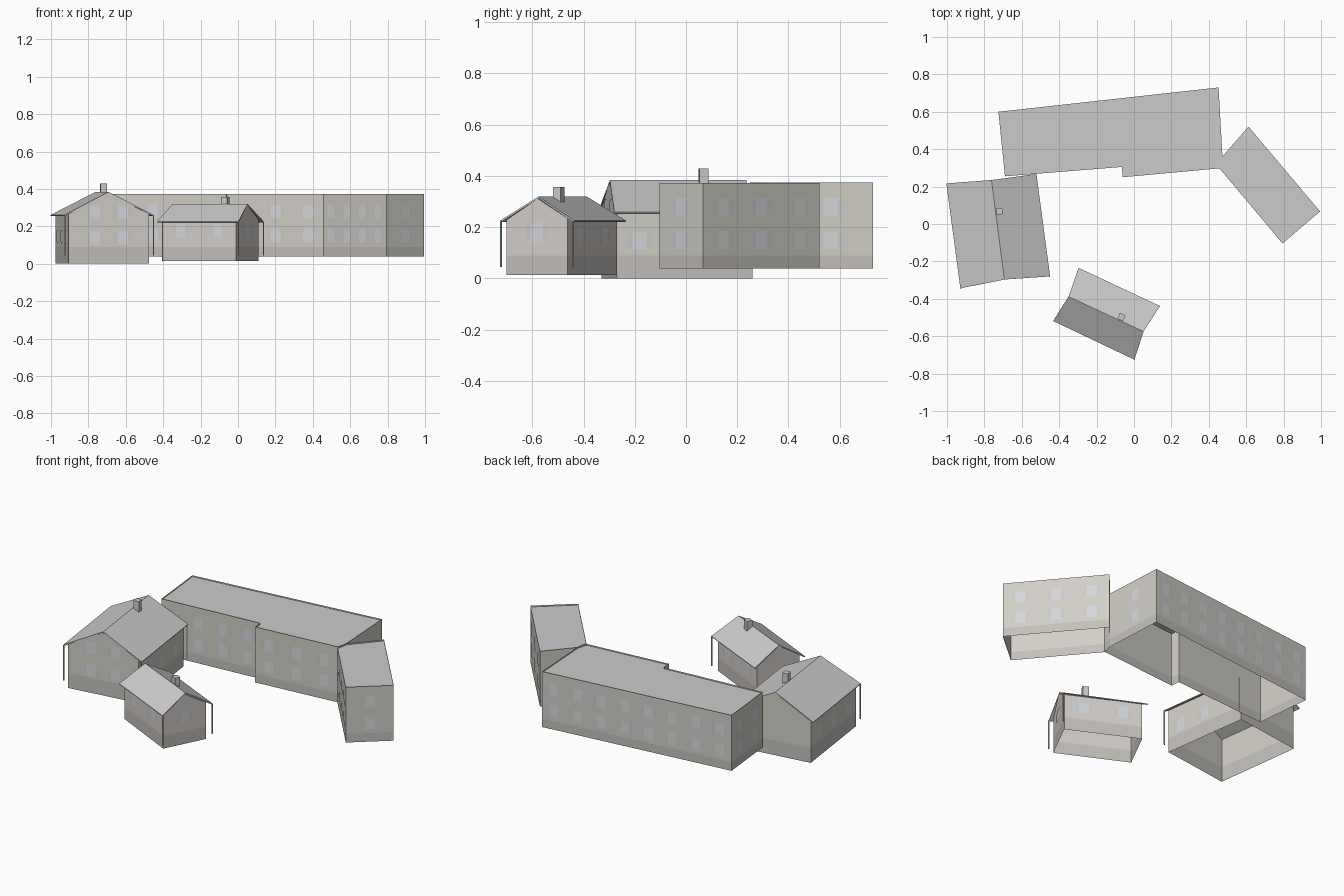
import bpy, bmesh
from mathutils import Vector

if "Cube" in bpy.data.objects:
    bpy.data.objects.remove(bpy.data.objects["Cube"])


def material(name, r, g, b):
    m = bpy.data.materials.new(name)
    m.diffuse_color = (r, g, b, 1)
    m.use_nodes = True
    m.node_tree.nodes["Principled BSDF"].inputs["Base Color"].default_value = m.diffuse_color
    return m


WALL = material("plaster", 0.64, 0.62, 0.57)
BASE = material("plinth", 0.55, 0.53, 0.50)
PINK = material("warm_plaster", 0.67, 0.62, 0.59)
GLASS = material("window_pane", 0.66, 0.68, 0.70)
SHUT = material("shutter", 0.56, 0.57, 0.57)


def finish(bm, name, mats=()):
    me = bpy.data.meshes.new(name)
    bm.to_mesh(me)
    bm.free()
    for m in mats:
        me.materials.append(m)
    ob = bpy.data.objects.new(name, me)
    bpy.context.collection.objects.link(ob)
    return ob


def face(bm, pts, mat=0):
    f = bm.faces.new([bm.verts.new(p) for p in pts])
    f.material_index = mat
    return f


def wall_band(bm, foot, z0, z1, mat):
    for p, q in zip(foot, foot[1:] + foot[:1]):
        face(bm, [(*p, z0), (*q, z0), (*q, z1), (*p, z1)], mat)


def windows(name, p, q, cols, rows, w=0.056, h=0.072):
    """Panes with side shutters spread evenly along wall p-q."""
    p, q = Vector((*p, 0)), Vector((*q, 0))
    d = (q - p).normalized()
    n = Vector((d.y, -d.x, 0)) * 0.002
    bm = bmesh.new()
    for i in range(cols):
        for z in rows:
            c = p.lerp(q, (i + 0.5) / cols) + n + Vector((0, 0, z))

            def rect(off, rw, rh, mat):
                face(bm, [c + d * (off + sx * rw / 2) + Vector((0, 0, sz * rh / 2))
                          for sx, sz in ((-1, -1), (1, -1), (1, 1), (-1, 1))], mat)
            rect(0, w, h, 0)
            for s in (-1, 1):
                rect(s * (w / 2 + 0.009), 0.018, h * 0.8, 1)
    finish(bm, name, (GLASS, SHUT))


def tube(name, p, q, r=0.004):
    p, q = Vector(p), Vector(q)
    bm = bmesh.new()
    bmesh.ops.create_cone(bm, cap_ends=True, segments=6, radius1=r, radius2=r, depth=(q - p).length)
    ob = finish(bm, name)
    ob.location = (p + q) / 2
    ob.rotation_euler = (q - p).to_track_quat('Z', 'Y').to_euler()


def flat_block(name, foot, z0, z1, cols):
    """Open-bottomed block with plinth, flat roof and a thin parapet."""
    bm = bmesh.new()
    wall_band(bm, foot, z0, 0.09, 1)
    wall_band(bm, foot, 0.09, z1, 0)
    finish(bm, name + "_walls", (WALL, BASE))
    bm = bmesh.new()
    top = face(bm, [(*p, z1) for p in foot])
    top.normal_update()
    bmesh.ops.inset_region(bm, faces=[top], thickness=0.010)
    bmesh.ops.inset_region(bm, faces=[top], thickness=0.001, depth=-0.008)
    finish(bm, name + "_roof")
    for i, c in enumerate(cols):
        if c:
            windows(f"{name}_windows_{i}", foot[i], foot[(i + 1) % len(foot)], c, (0.15, 0.278))


def gable_house(name, foot, z0, eave, ridge, roof, roof_eave, plaster, pipes, chimney):
    """Gables on edges 0-1 and 2-3; roof = left eave, ridge, right eave point pairs."""
    bm = bmesh.new()
    wall_band(bm, foot, z0, 0.09, 1)
    wall_band(bm, foot, 0.09, eave, 0)
    for i in (0, 2):
        p, q = Vector(foot[i]), Vector(foot[i + 1])
        face(bm, [(*p, eave), (*q, eave), (*((p + q) / 2), ridge - 0.006)])
    finish(bm, name + "_walls", (plaster, BASE))

    # roof slopes
    zs = (roof_eave, ridge, roof_eave)
    pts = [[(*p, z) for p in pair] for pair, z in zip(roof, zs)]
    bm = bmesh.new()
    v = [[bm.verts.new(p) for p in pair] for pair in pts]
    for a, b in zip(v, v[1:]):
        bm.faces.new([a[0], b[0], b[1], a[1]])
    ob = finish(bm, name + "_roof")
    sol = ob.modifiers.new("thickness", 'SOLIDIFY')
    sol.thickness = 0.007
    sol.offset = -1

    # gutters and downpipes
    for side, k in (("left", 0), ("right", 2)):
        tube(f"{name}_gutter_{side}", *[Vector(p) - Vector((0, 0, 0.004)) for p in pts[k]])
    for i, (k, e) in enumerate(pipes):
        x, y, z = pts[k][e]
        tube(f"{name}_downpipe_{i}", (x, y, z - 0.004), (x, y, 0.045))

    # chimney
    x, y, zlow, zhigh, rot = chimney
    bm = bmesh.new()
    bmesh.ops.create_cube(bm, size=1)
    ob = finish(bm, name + "_chimney")
    ob.scale = (0.034, 0.034, zhigh - zlow)
    ob.location = (x, y, (zlow + zhigh) / 2)
    ob.rotation_euler.z = rot


# long flat-roofed building and its angled wing
flat_block("long_building",
           [(-0.69, 0.255), (-0.065, 0.305), (-0.06, 0.25), (0.462, 0.298),
            (0.473, 0.361), (0.452, 0.73), (-0.725, 0.60)],
           0.038, 0.374, [4, 0, 3, 0, 0, 8, 2])
windows("long_building_end_windows", (0.473, 0.40), (0.452, 0.73), 1, (0.15, 0.278))
flat_block("angled_wing",
           [(0.457, 0.297), (0.794, -0.104), (0.995, 0.067), (0.612, 0.521), (0.473, 0.361)],
           0.038, 0.373, [4, 1, 3, 0, 0])

# larger pitched house on the left
big = [(-0.905, -0.33), (-0.475, -0.27), (-0.548, 0.26), (-0.975, 0.20)]
gable_house("large_house", big, 0.0, 0.27, 0.384,
            [((-0.925, -0.343), (-1.0, 0.217)),
             ((-0.693, -0.297), (-0.762, 0.235)),
             ((-0.452, -0.28), (-0.525, 0.267))],
            0.262, WALL, [(0, 0), (2, 0), (2, 1)], (-0.72, 0.068, 0.34, 0.43, 0.13))
windows("large_house_front_windows", (-0.84, -0.321), (-0.54, -0.279), 2, (0.14, 0.275))
windows("large_house_right_windows", big[1], big[2], 3, (0.145,))
windows("large_house_left_windows", big[3], big[0], 3, (0.145,))

# small pitched house in front
small = [(-0.01, -0.70), (0.11, -0.463), (-0.285, -0.27), (-0.405, -0.507)]
gable_house("small_house", small, 0.014, 0.235, 0.32,
            [((0.003, -0.722), (-0.43, -0.516)),
             ((0.051, -0.575), (-0.35, -0.388)),
             ((0.136, -0.441), (-0.297, -0.238))],
            0.228, PINK, [(0, 0), (2, 0)], (-0.067, -0.497, 0.27, 0.357, -0.45))
windows("small_house_gable_window", small[0], small[1], 1, (0.18,))
windows("small_house_back_windows", small[1], small[2], 2, (0.165,))
windows("small_house_front_windows", small[3], small[0], 2, (0.175,))
